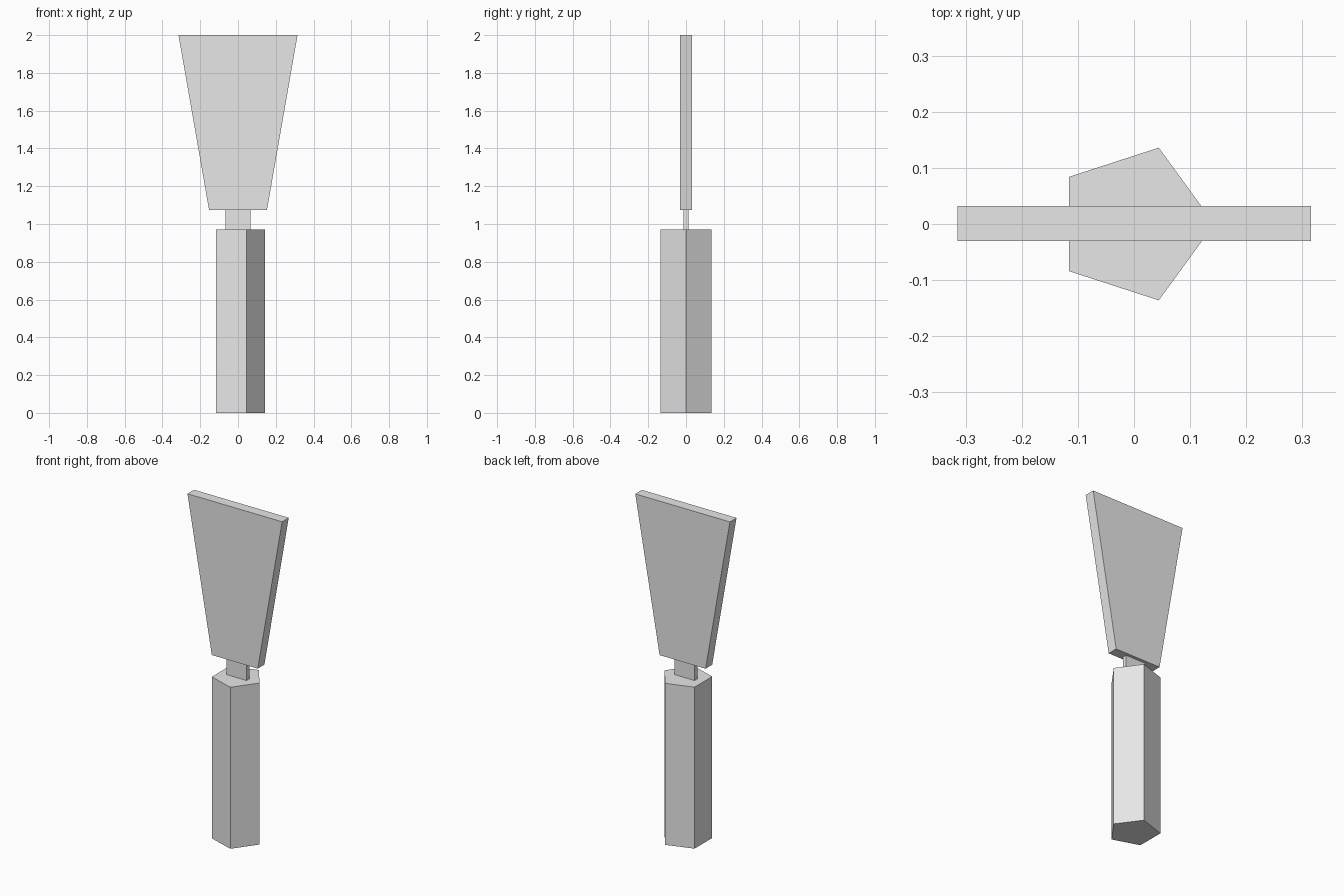
import bpy, bmesh, math

cube = bpy.data.objects.get("Cube")
if cube:
    bpy.data.objects.remove(cube, do_unlink=True)

# One plain light grey for every part
GREY = (0.8, 0.8, 0.8, 1.0)
grey = bpy.data.materials.new("light_grey")
grey.use_nodes = True
grey.diffuse_color = GREY
grey.node_tree.nodes["Principled BSDF"].inputs["Base Color"].default_value = GREY


def extrude_profile(name, points, offset):
    """Solid made by sweeping a flat outline along an offset vector."""
    bm = bmesh.new()
    base = bm.faces.new([bm.verts.new(p) for p in points])
    swept = bmesh.ops.extrude_face_region(bm, geom=[base], use_keep_orig=True)
    top = [v for v in swept["geom"] if isinstance(v, bmesh.types.BMVert)]
    bmesh.ops.translate(bm, verts=top, vec=offset)
    bmesh.ops.recalc_face_normals(bm, faces=bm.faces[:])
    mesh = bpy.data.meshes.new(name)
    bm.to_mesh(mesh)
    bm.free()
    mesh.materials.append(grey)
    obj = bpy.data.objects.new(name, mesh)
    bpy.context.collection.objects.link(obj)
    return obj


def plate(name, bottom_half, top_half, z0, z1, thickness, y_mid=0.0):
    """Upright flat plate with a symmetric trapezoid outline."""
    y = y_mid - thickness / 2
    outline = [(-bottom_half, y, z0), (bottom_half, y, z0),
               (top_half, y, z1), (-top_half, y, z1)]
    return extrude_profile(name, outline, (0, thickness, 0))


# Five-sided handle with one edge pointing to the left
SIDES, RADIUS, HANDLE_TOP, BLADE_BASE = 5, 0.143, 0.972, 1.073
pentagon = [(RADIUS * math.cos(a), RADIUS * math.sin(a), 0)
            for a in (math.tau * i / SIDES for i in range(SIDES))]
extrude_profile("handle", pentagon, (0, 0, HANDLE_TOP))

# Thin neck joining handle and blade
plate("neck", 0.067, 0.067, HANDLE_TOP, BLADE_BASE, 0.028)

# Flared blade
plate("blade", 0.153, 0.315, BLADE_BASE, 2.0, 0.063, 0.001)
